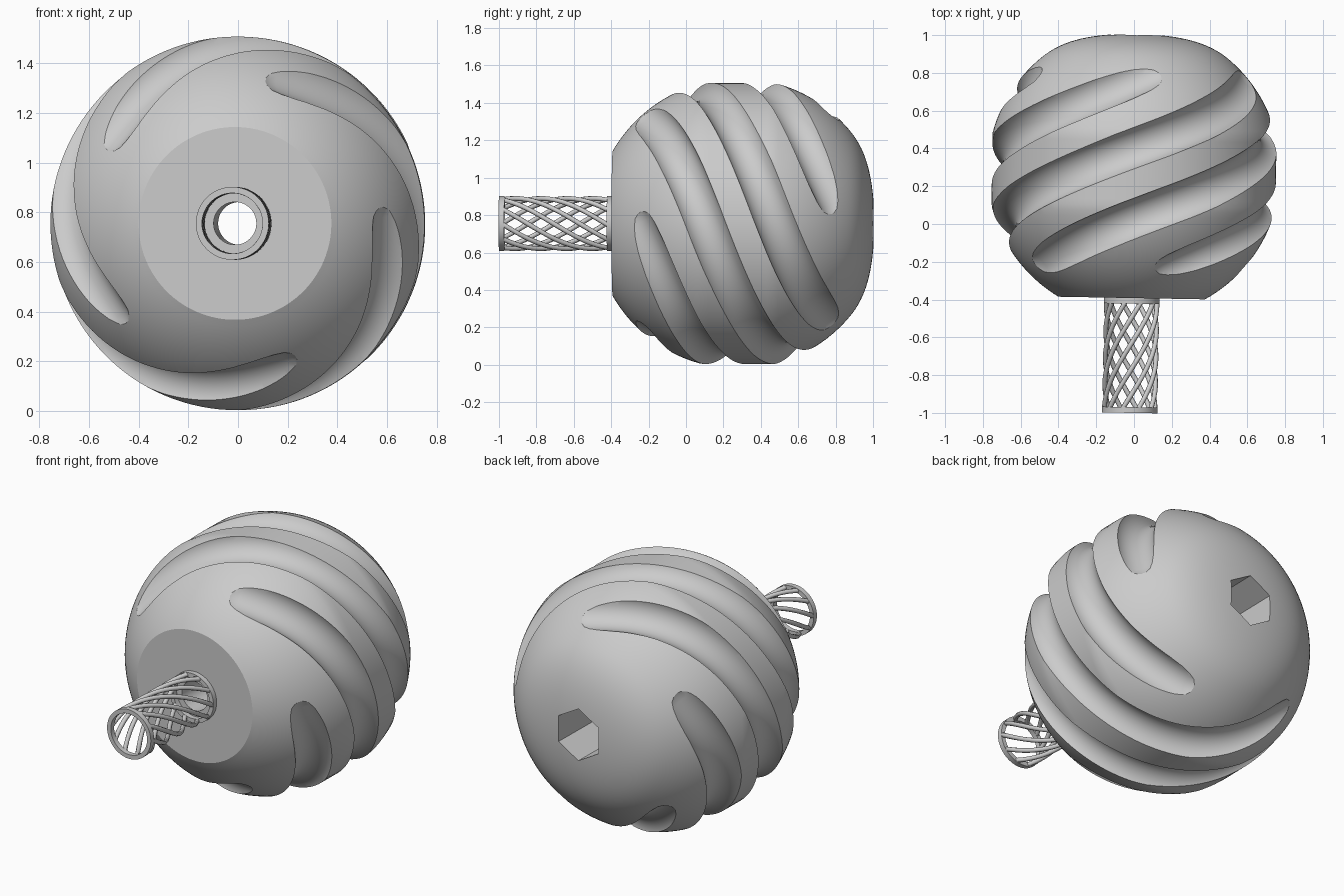
import bpy, bmesh, math
from mathutils import Vector

if "Cube" in bpy.data.objects:
    bpy.data.objects.remove(bpy.data.objects["Cube"])

CENTER = Vector((0, 0.28, 0.755))  # ball centre; everything is modelled around local y
TILT = -0.018                      # slight yaw of the whole tool
R = 0.776                          # sphere radius
BELT = 0.752                       # sphere is trimmed to this around its belt


def polar(rad, ang, y):
    return Vector((rad * math.cos(ang), y, rad * math.sin(ang)))


def finish(bm, name):
    bmesh.ops.recalc_face_normals(bm, faces=bm.faces)
    me = bpy.data.meshes.new(name)
    bm.to_mesh(me)
    bm.free()
    ob = bpy.data.objects.new(name, me)
    bpy.context.collection.objects.link(ob)
    ob.location = CENTER
    ob.rotation_euler = (0, 0, TILT)
    return ob


def skin(bm, rings, closed=False):
    """Bridge successive vertex rings; cap the ends unless closed."""
    rings = [[bm.verts.new(p) for p in ring] for ring in rings]
    n = len(rings[0])
    pairs = list(zip(rings, rings[1:])) + ([(rings[-1], rings[0])] if closed else [])
    for a, b in pairs:
        for i in range(n):
            j = (i + 1) % n
            bm.faces.new((a[i], a[j], b[j], b[i]))
    if not closed:
        bm.faces.new(rings[0])
        bm.faces.new(rings[-1])


def lathe(bm, profile, segs, closed=False, phase=0.0):
    skin(bm, [[polar(r, phase + 2 * math.pi * i / segs, y) for i in range(segs)]
              for r, y in profile], closed)


def tube(bm, path, rad, sides):
    """Round-ended tube along a path that winds around the y axis."""
    tans = [(path[min(i + 1, len(path) - 1)] - path[max(i - 1, 0)]).normalized()
            for i in range(len(path))]
    caps = [math.radians(a) for a in (85, 65, 45, 22)]
    stations = [(path[0] - tans[0] * rad * math.sin(a), tans[0], rad * math.cos(a)) for a in caps]
    stations += [(p, t, rad) for p, t in zip(path, tans)]
    stations += [(path[-1] + tans[-1] * rad * math.sin(a), tans[-1], rad * math.cos(a))
                 for a in reversed(caps)]
    rings = []
    for p, t, r in stations:
        n = Vector((p.x, 0, p.z))
        n = (n - t * n.dot(t)).normalized()
        b = t.cross(n)
        rings.append([p + r * (n * math.cos(2 * math.pi * k / sides)
                               + b * math.sin(2 * math.pi * k / sides)) for k in range(sides)])
    skin(bm, rings)


def smooth(ob, deg=30):
    bpy.ops.object.select_all(action='DESELECT')
    ob.select_set(True)
    bpy.context.view_layer.objects.active = ob
    bpy.ops.object.shade_smooth_by_angle(angle=math.radians(deg))


# ball: flat front, trimmed belt and softly flattened back
bm = bmesh.new()
a0 = math.asin(0.388 / R)
profile = []
for i in range(65):
    a = a0 + (math.pi - 0.02 - a0) * i / 64
    y = -R * math.cos(a)
    y -= 1.6 * max(0, y - 0.6) ** 2
    profile.append((min(BELT, R * math.sin(a)), y))
lathe(bm, profile, 128)
ball = finish(bm, "ball")

# five spiral grooves that run out at both ends
bm = bmesh.new()
for g in range(5):
    path = []
    for i in range(91):
        t = i / 90
        y = -0.56 + 1.115 * t
        ang = math.radians(1 + 72 * g - 207 * t)
        rad = 0.799 + 0.07 * abs(2 * t - 1) ** 6
        path.append(polar(math.sqrt(rad ** 2 - y * y), ang, y))
    tube(bm, path, 0.112, 28)
groove_cutter = finish(bm, "groove_cutter")

# through bore and hexagonal socket in the back
bm = bmesh.new()
lathe(bm, [(0.086, -0.9), (0.086, 0.9)], 48)
bore_cutter = finish(bm, "bore_cutter")
bm = bmesh.new()
lathe(bm, [(0.155, 0.33), (0.155, 0.9)], 6, phase=math.pi / 2)
socket_cutter = finish(bm, "socket_cutter")

for cutter in (groove_cutter, bore_cutter, socket_cutter):
    cutter.hide_render = True
    mod = ball.modifiers.new(cutter.name, 'BOOLEAN')
    mod.operation = 'DIFFERENCE'
    mod.solver = 'EXACT'
    mod.object = cutter
bpy.context.view_layer.objects.active = ball
for mod in list(ball.modifiers):
    bpy.ops.object.modifier_apply(modifier=mod.name)
for cutter in (groove_cutter, bore_cutter, socket_cutter):
    bpy.data.objects.remove(cutter)
smooth(ball)

# end rings of the neck
for name, y in (("front_ring", -1.28), ("rear_ring", -0.702)):
    bm = bmesh.new()
    lathe(bm, [(0.147, y), (0.147, y + 0.03), (0.122, y + 0.03), (0.122, y)], 48, closed=True)
    smooth(finish(bm, name))

# twisted wires of the neck
bm = bmesh.new()
for k in range(10):
    path = [polar(0.134, math.radians(36 * k - 150 * i / 24), -1.265 + 0.58 * i / 24)
            for i in range(25)]
    tube(bm, path, 0.013, 8)
smooth(finish(bm, "neck_wires"), 60)
